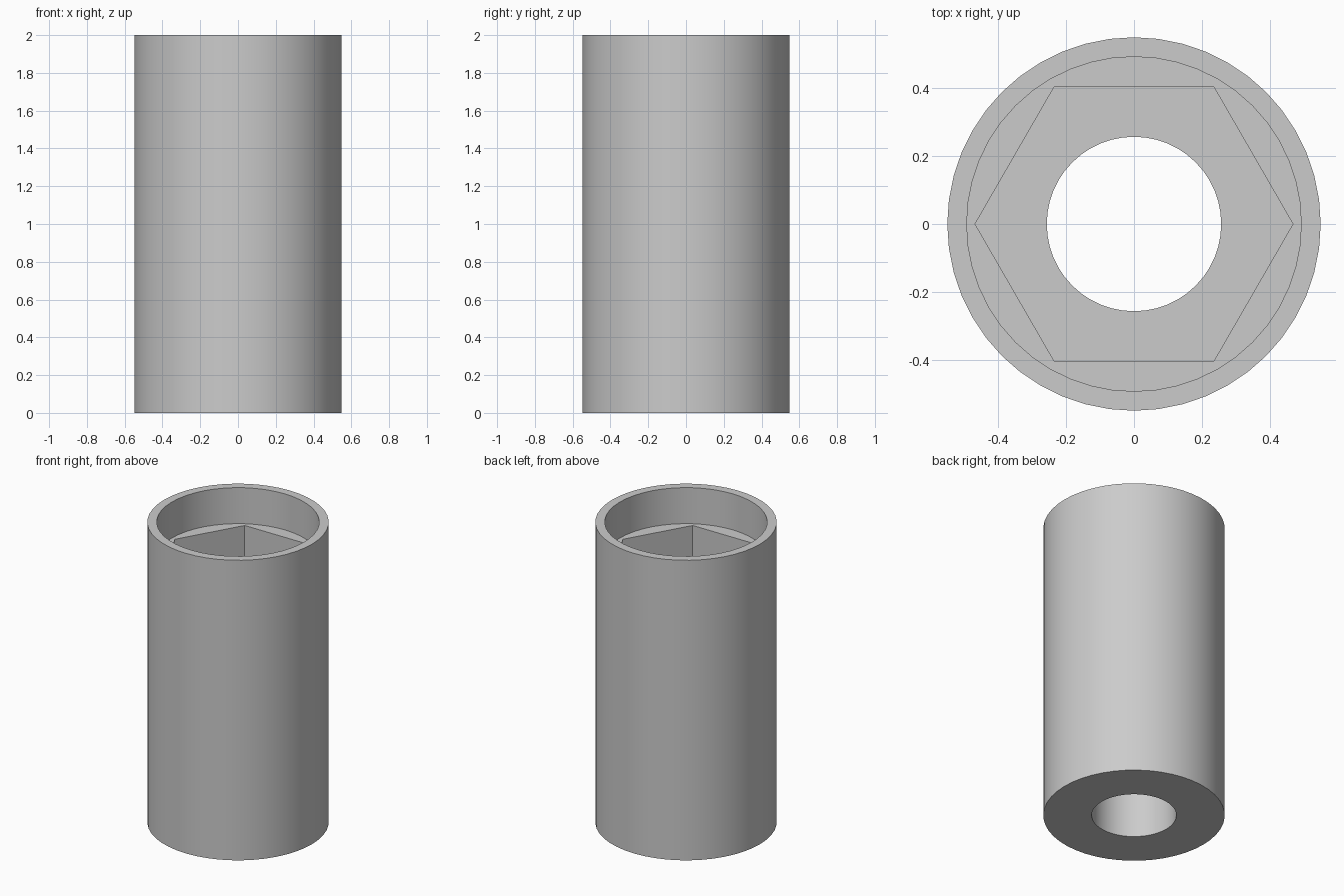
import bpy, bmesh, math

cube = bpy.data.objects.get("Cube")
if cube:
    bpy.data.objects.remove(cube, do_unlink=True)

SEGMENTS = 48  # multiple of six, so hexagon corners fall on vertices


def circle(radius):
    return lambda angle: radius


def hexagon(apothem):
    sixth = math.pi / 3
    return lambda angle: apothem / math.cos((angle + 1e-6) % sixth - sixth / 2)


# Closed profile, from the bottom outer edge up and back down through the inside
BORE_Z, LEDGE_Z, TOP_Z = 1.0, 1.76, 2.0
sections = [
    (circle(0.548), 0.0),
    (circle(0.548), TOP_Z),
    (circle(0.491), TOP_Z),
    (circle(0.491), LEDGE_Z),
    (hexagon(0.404), LEDGE_Z),
    (hexagon(0.404), BORE_Z),
    (circle(0.256), BORE_Z),
    (circle(0.256), 0.0),
]

bm = bmesh.new()
rings = []
for shape, z in sections:
    ring = []
    for i in range(SEGMENTS):
        a = math.tau * i / SEGMENTS
        r = shape(a)
        ring.append(bm.verts.new((r * math.cos(a), r * math.sin(a), z)))
    rings.append(ring)
for k, low in enumerate(rings):
    high = rings[(k + 1) % len(rings)]
    for i in range(SEGMENTS):
        j = (i + 1) % SEGMENTS
        bm.faces.new((low[i], low[j], high[j], high[i]))
bmesh.ops.recalc_face_normals(bm, faces=bm.faces)

mesh = bpy.data.meshes.new("hex_socket_sleeve")
bm.to_mesh(mesh)
bm.free()

# Plain grey finish
grey = bpy.data.materials.new("light_grey")
grey.use_nodes = True
colour = (0.6, 0.6, 0.6, 1.0)
grey.diffuse_color = colour
grey.node_tree.nodes["Principled BSDF"].inputs["Base Color"].default_value = colour
mesh.materials.append(grey)

sleeve = bpy.data.objects.new("hex_socket_sleeve", mesh)
bpy.context.collection.objects.link(sleeve)
bpy.ops.object.select_all(action="DESELECT")
sleeve.select_set(True)
bpy.context.view_layer.objects.active = sleeve
bpy.ops.object.shade_smooth_by_angle(angle=math.radians(30))
